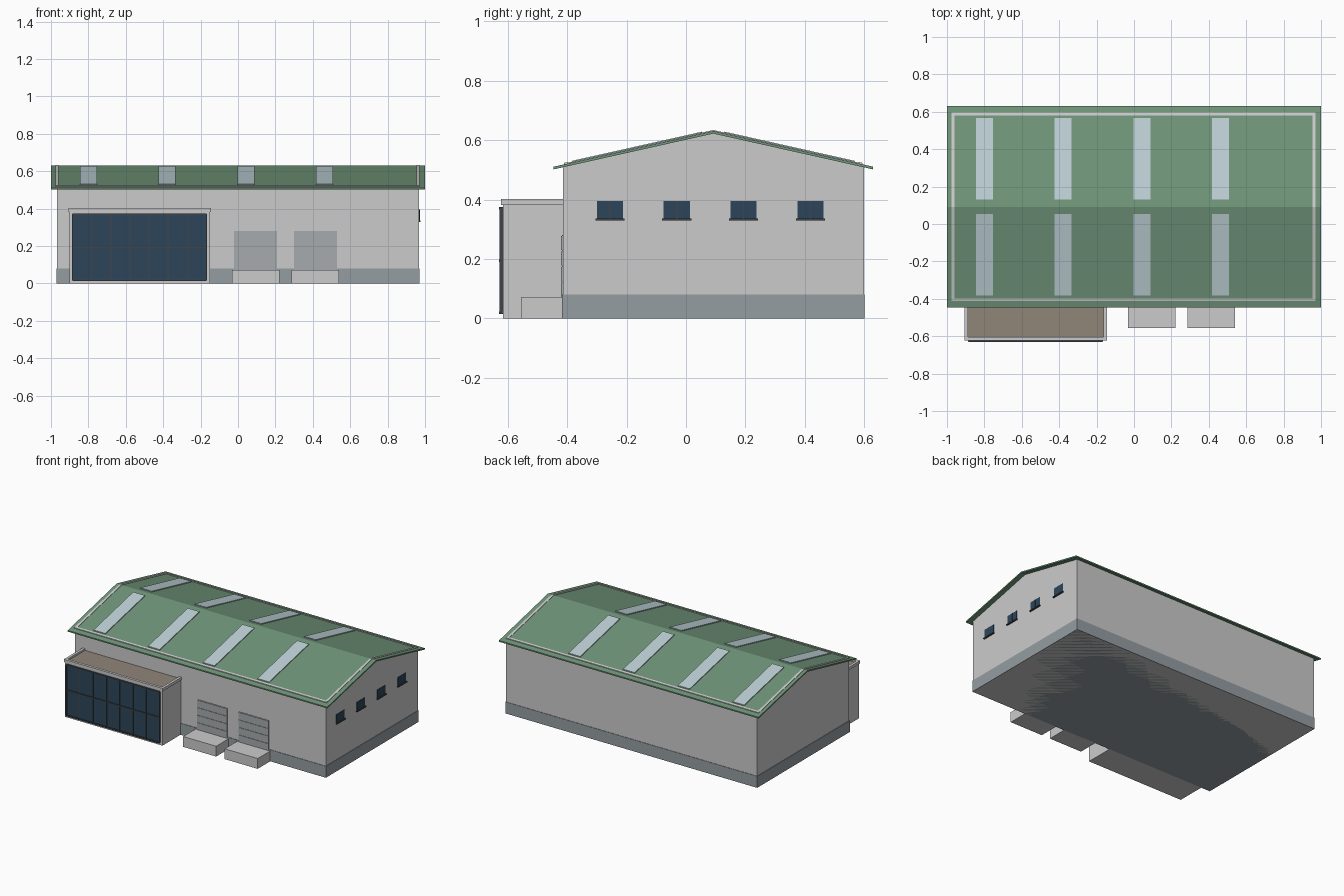
import bpy

if "Cube" in bpy.data.objects:
    bpy.data.objects.remove(bpy.data.objects["Cube"])

RIDGE_Y, RIDGE_Z, SLOPE = 0.092, 0.631, 0.224
HALF_ROOF, HALF_WALL = 0.538, 0.507


def material(name, rgb):
    m = bpy.data.materials.new(name)
    m.diffuse_color = (*rgb, 1)
    m.use_nodes = True
    m.node_tree.nodes["Principled BSDF"].inputs["Base Color"].default_value = m.diffuse_color
    return m


GREEN = material("roof green", (0.16, 0.30, 0.19))
GLASS = material("dark glass", (0.025, 0.06, 0.10))
SKY = material("skylight", (0.50, 0.62, 0.66))
PLINTH = material("plinth grey", (0.30, 0.34, 0.36))
BROWN = material("gravel brown", (0.28, 0.24, 0.19))
DARK = material("dark frame", (0.05, 0.06, 0.07))
STEEL = material("steel", (0.38, 0.41, 0.42))


def mesh(name, verts, faces, mat=None):
    me = bpy.data.meshes.new(name)
    me.from_pydata(verts, [], faces)
    ob = bpy.data.objects.new(name, me)
    bpy.context.collection.objects.link(ob)
    if mat:
        me.materials.append(mat)
    return ob


def prism(name, profile, x0, x1, mat=None):
    """Extrude a (y, z) outline, given counter-clockwise, along x."""
    n = len(profile)
    verts = [(x, y, z) for x in (x0, x1) for y, z in profile]
    faces = [tuple(reversed(range(n))), tuple(range(n, 2 * n))]
    faces += [(i, (i + 1) % n, n + (i + 1) % n, n + i) for i in range(n)]
    return mesh(name, verts, faces, mat)


def box(name, x0, x1, y0, y1, z0, z1, mat=None):
    return prism(name, [(y0, z0), (y1, z0), (y1, z1), (y0, z1)], x0, x1, mat)


def roof_z(y):
    return RIDGE_Z - SLOPE * abs(y - RIDGE_Y)


def roof_strip(name, x0, x1, d0, d1, side, lift, mat=None):
    """Slab lying on one slope, between distances d0 and d1 from the ridge."""
    a, b = sorted((RIDGE_Y + side * d0, RIDGE_Y + side * d1))
    za, zb = roof_z(a), roof_z(b)
    return prism(name, [(a, za - 0.004), (b, zb - 0.004), (b, zb + lift), (a, za + lift)], x0, x1, mat)


# Main hall with gabled ends
f, b = RIDGE_Y - HALF_WALL, RIDGE_Y + HALF_WALL
prism("hall_walls", [(f, 0), (b, 0), (b, roof_z(b) - 0.004), (RIDGE_Y, RIDGE_Z - 0.004),
                     (f, roof_z(f) - 0.004)], -0.967, 0.967)
box("plinth", -0.97, 0.97, f - 0.003, b + 0.003, 0, 0.08, PLINTH)

# Roof with overhang
e0, e1 = RIDGE_Y - HALF_ROOF, RIDGE_Y + HALF_ROOF
t = 0.009
prism("roof", [(e0, roof_z(e0) - t), (RIDGE_Y, RIDGE_Z - t), (e1, roof_z(e1) - t),
               (e1, roof_z(e1)), (RIDGE_Y, RIDGE_Z), (e0, roof_z(e0))], -1, 1, GREEN)

# Raised roof trim and skylights on both slopes
for side in (-1, 1):
    roof_strip("eave_trim", -0.975, 0.967, 0.489, 0.503, side, 0.005)
    for x in (-0.968, 0.962):
        roof_strip("rake_trim", x - 0.008, x + 0.008, 0, 0.503, side, 0.003)
    for x in (-0.80, -0.38, 0.043, 0.463):
        roof_strip("skylight", x - 0.045, x + 0.045, 0.038, 0.475, side, 0.006, SKY)

# Entrance annex with parapet and recessed gravel roof
ax0, ax1, ay = -0.90, -0.15, -0.617
box("annex", ax0, ax1, ay, f + 0.01, 0, 0.385)
box("annex_gravel", ax0 + 0.01, ax1 - 0.01, ay + 0.01, f, 0.38, 0.389, BROWN)
box("parapet_front", ax0 - 0.006, ax1 + 0.006, ay - 0.006, ay + 0.012, 0.382, 0.402)
for x in (ax0, ax1 - 0.006):
    box("parapet_side", x - 0.006, x + 0.012, ay + 0.012, f, 0.382, 0.402)

# Glazed front with mullions
gx0, gx1, gz0, gz1 = -0.885, -0.168, 0.018, 0.37
box("front_glass", gx0, gx1, ay - 0.006, ay + 0.002, gz0, gz1, GLASS)
for i in range(8):
    x = gx0 + (gx1 - gx0) * i / 7
    box("mullion", x - 0.003, x + 0.003, ay - 0.011, ay, gz0, gz1, DARK)
for z in (gz0, (gz0 + gz1) / 2, gz1):
    box("transom", gx0, gx1, ay - 0.013, ay, z - 0.004, z + 0.004, DARK)

# Loading docks with sectional doors
for x in (0.094, 0.414):
    box("dock_platform", x - 0.127, x + 0.127, -0.556, f, 0, 0.072)
    for i in range(4):
        z = 0.072 + i * 0.0525
        box("dock_door_panel", x - 0.115, x + 0.115, f - 0.006, f + 0.004, z, z + 0.048, STEEL)
    box("dock_door_back", x - 0.115, x + 0.115, f - 0.003, f + 0.004, 0.07, 0.28, STEEL)

# Side windows with sills
for y in (-0.256, -0.031, 0.194, 0.419):
    box("window_glass", 0.96, 0.970, y - 0.044, y + 0.044, 0.335, 0.395, GLASS)
    box("window_bar", 0.96, 0.972, y - 0.002, y + 0.002, 0.335, 0.395, DARK)
    box("window_sill", 0.96, 0.977, y - 0.049, y + 0.049, 0.329, 0.336, DARK)
